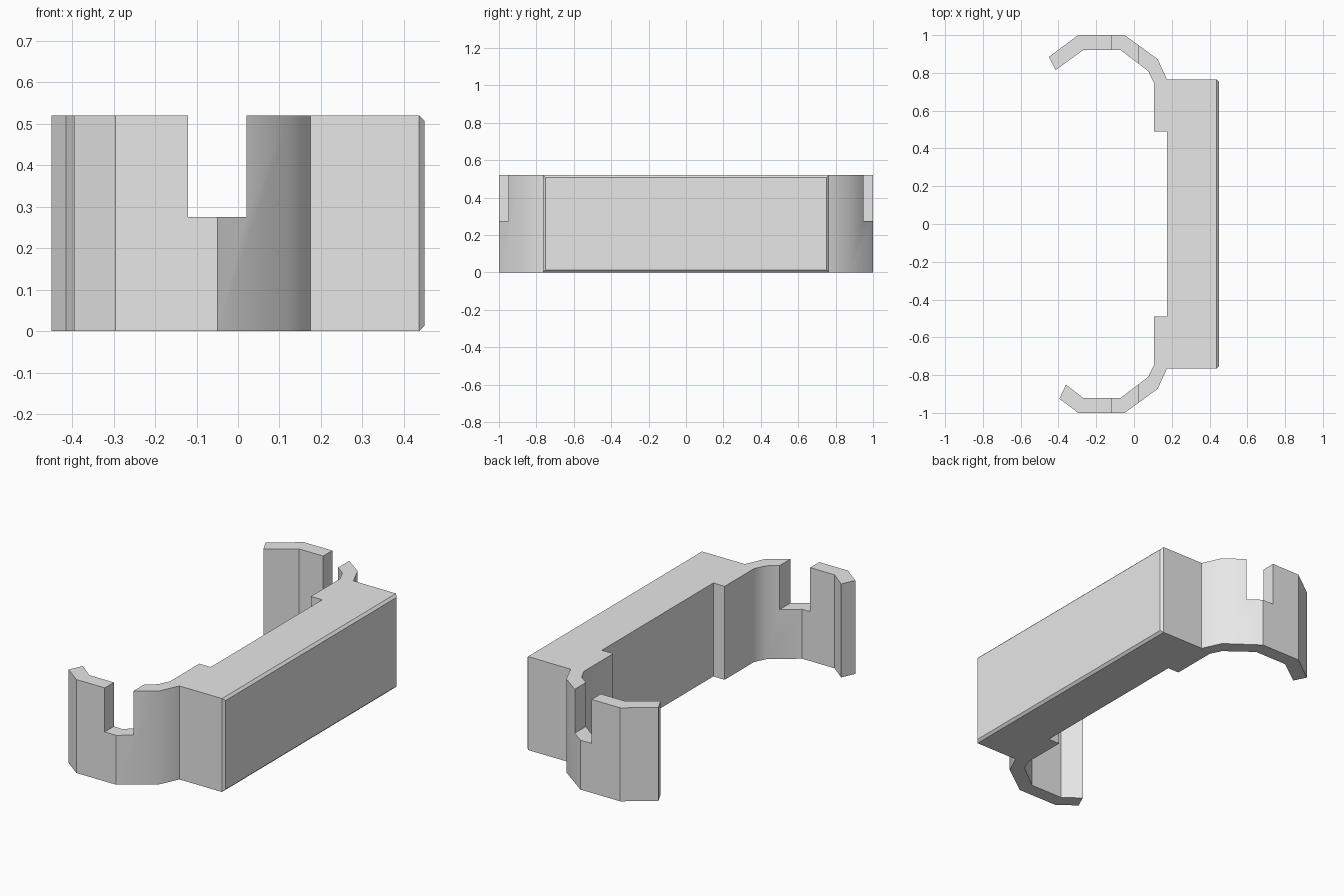
import bpy
import bmesh
from math import radians

HEIGHT = 0.52
BEVEL = 0.013

if "Cube" in bpy.data.objects:
    bpy.data.objects.remove(bpy.data.objects["Cube"], do_unlink=True)

grey = bpy.data.materials.new("plain grey")
grey.use_nodes = True
colour = (0.8, 0.8, 0.8, 1)
grey.diffuse_color = colour
grey.node_tree.nodes["Principled BSDF"].inputs["Base Color"].default_value = colour


def prism(name, outline, bottom, top):
    """Extrude a plan outline between two heights."""
    bm = bmesh.new()
    face = bm.faces.new([bm.verts.new((x, y, bottom)) for x, y in outline])
    grown = bmesh.ops.extrude_face_region(bm, geom=[face])["geom"]
    moved = [v for v in grown if isinstance(v, bmesh.types.BMVert)]
    bmesh.ops.translate(bm, vec=(0, 0, top - bottom), verts=moved)
    bmesh.ops.recalc_face_normals(bm, faces=bm.faces)
    mesh = bpy.data.meshes.new(name)
    bm.to_mesh(mesh)
    bm.free()
    obj = bpy.data.objects.new(name, mesh)
    bpy.context.collection.objects.link(obj)
    return obj


def hook(tip_outer, tip_inner):
    """Half outline: block side, around the hooked arm, back to the pad."""
    return [(0.45, 0.765), (0.175, 0.765), (0.125, 0.873), (-0.05, 1), (-0.295, 1),
            tip_outer, tip_inner,
            (-0.27, 0.92), (-0.07, 0.92), (0.075, 0.81), (0.105, 0.747),
            (0.105, 0.49), (0.175, 0.49)]


# Clip body: long block with a pad and a hooked arm at each end
back = hook((-0.45, 0.885), (-0.415, 0.815))
front = [(x, -y) for x, y in hook((-0.395, 0.925), (-0.36, 0.85))]
clip = prism("clip_body", back + front[::-1], 0, HEIGHT)
clip.data.materials.append(grey)

# Chamfer around the outer face of the block
bm = bmesh.new()
bm.from_mesh(clip.data)
rim = [e for e in bm.edges if all(v.co.x > 0.44 for v in e.verts)]
bmesh.ops.bevel(bm, geom=rim, offset=BEVEL, segments=1, affect='EDGES')
bm.to_mesh(clip.data)
bm.free()

# Slot cut down through both arms
cutter = prism("slot_cutter", [(-0.12, -1.1), (0.02, -1.1), (0.02, 1.1), (-0.12, 1.1)],
               0.275, HEIGHT + 0.1)
cutter.hide_render = True
cut = clip.modifiers.new("slots", 'BOOLEAN')
cut.operation = 'DIFFERENCE'
cut.solver = 'EXACT'
cut.object = cutter
bpy.context.view_layer.objects.active = clip
clip.select_set(True)
bpy.ops.object.modifier_apply(modifier=cut.name)
bpy.data.objects.remove(cutter, do_unlink=True)

# Soft shading over the curved shoulders only
bpy.ops.object.shade_smooth_by_angle(angle=radians(33))
